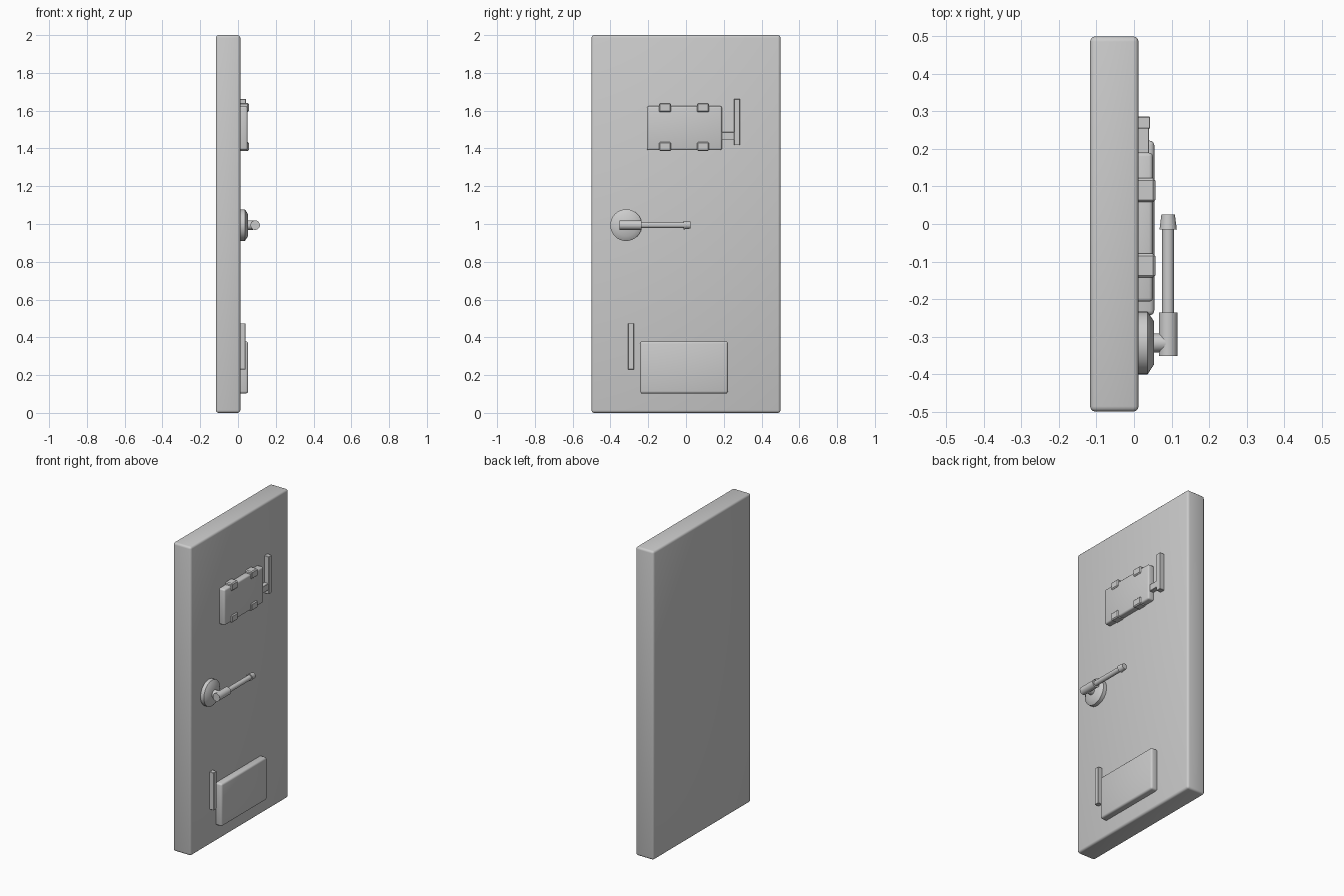
import bpy, bmesh, math

if "Cube" in bpy.data.objects:
    bpy.data.objects.remove(bpy.data.objects["Cube"])

FACE = 0.012      # x of the door's outer face
HY, HZ = -0.317, 0.994   # handle centre


def box(name, x, y, z, bevel=0.0, segments=3):
    """Box from (min, max) ranges, with rounded edges."""
    bm = bmesh.new()
    bmesh.ops.create_cube(bm, size=1)
    for v in bm.verts:
        v.co = [r[0] + (c + 0.5) * (r[1] - r[0]) for c, r in zip(v.co, (x, y, z))]
    if bevel:
        bmesh.ops.bevel(bm, geom=bm.edges[:], offset=bevel, segments=segments,
                        profile=0.5, affect='EDGES', clamp_overlap=True)
    return finish(name, bm)


def lathe(name, profile, axis, centre, sides=32):
    """Capped solid of (distance along axis, radius) rings."""
    bm = bmesh.new()
    rings = []
    for d, r in profile:
        ring = []
        for i in range(sides):
            a = 2 * math.pi * i / sides
            c, s = r * math.cos(a), r * math.sin(a)
            co = (d, centre[0] + c, centre[1] + s) if axis == 'X' else (centre[0] + c, d, centre[1] + s)
            ring.append(bm.verts.new(co))
        rings.append(ring)
    for a, b in zip(rings, rings[1:]):
        for i in range(sides):
            j = (i + 1) % sides
            bm.faces.new((a[i], a[j], b[j], b[i]))
    bm.faces.new(rings[0])
    bm.faces.new(rings[-1])
    return finish(name, bm)


def finish(name, bm):
    bmesh.ops.recalc_face_normals(bm, faces=bm.faces[:])
    mesh = bpy.data.meshes.new(name)
    bm.to_mesh(mesh)
    bm.free()
    ob = bpy.data.objects.new(name, mesh)
    bpy.context.collection.objects.link(ob)
    bpy.ops.object.select_all(action='DESELECT')
    ob.select_set(True)
    bpy.context.view_layer.objects.active = ob
    bpy.ops.object.shade_smooth_by_angle(angle=math.radians(35))
    return ob


# Door slab
box("door_slab", (-0.117, FACE), (-0.5, 0.5), (0, 2), 0.014)

# Upper hatch with four clips
box("upper_hatch", (0, 0.05), (-0.207, 0.19), (1.391, 1.624), 0.01)
for y in (-0.143, 0.058):
    for z in (1.386, 1.592):
        box("hatch_clip", (0, 0.057), (y, y + 0.064), (z, z + 0.048), 0.006, 1)

# Upper slide bar and its arm
box("upper_bar", (0, 0.043), (0.254, 0.286), (1.417, 1.661), 0.002, 1)
box("upper_bar_arm", (0, 0.04), (0.18, 0.26), (1.444, 1.487), 0.002, 1)

# Lower hatch and bar
box("lower_hatch", (0, 0.054), (-0.243, 0.222), (0.103, 0.379), 0.012)
box("lower_bar", (0, 0.04), (-0.307, -0.275), (0.23, 0.474), 0.002, 1)

# Handle: rose, stem, then lever running along y
lathe("handle_rose", [(0, 0.084), (0.036, 0.084), (0.053, 0.058)], 'X', (HY, HZ))
lathe("handle_stem", [(0.04, 0.026), (0.09, 0.024)], 'X', (HY, HZ))
lathe("handle_barrel", [(-0.352, 0.025), (-0.236, 0.025)], 'Y', (0.091, HZ))
lathe("handle_rod", [(-0.25, 0.016), (0.0, 0.016)], 'Y', (0.091, HZ))
lathe("handle_tip", [(-0.014, 0.023), (0.025, 0.018)], 'Y', (0.091, HZ))
